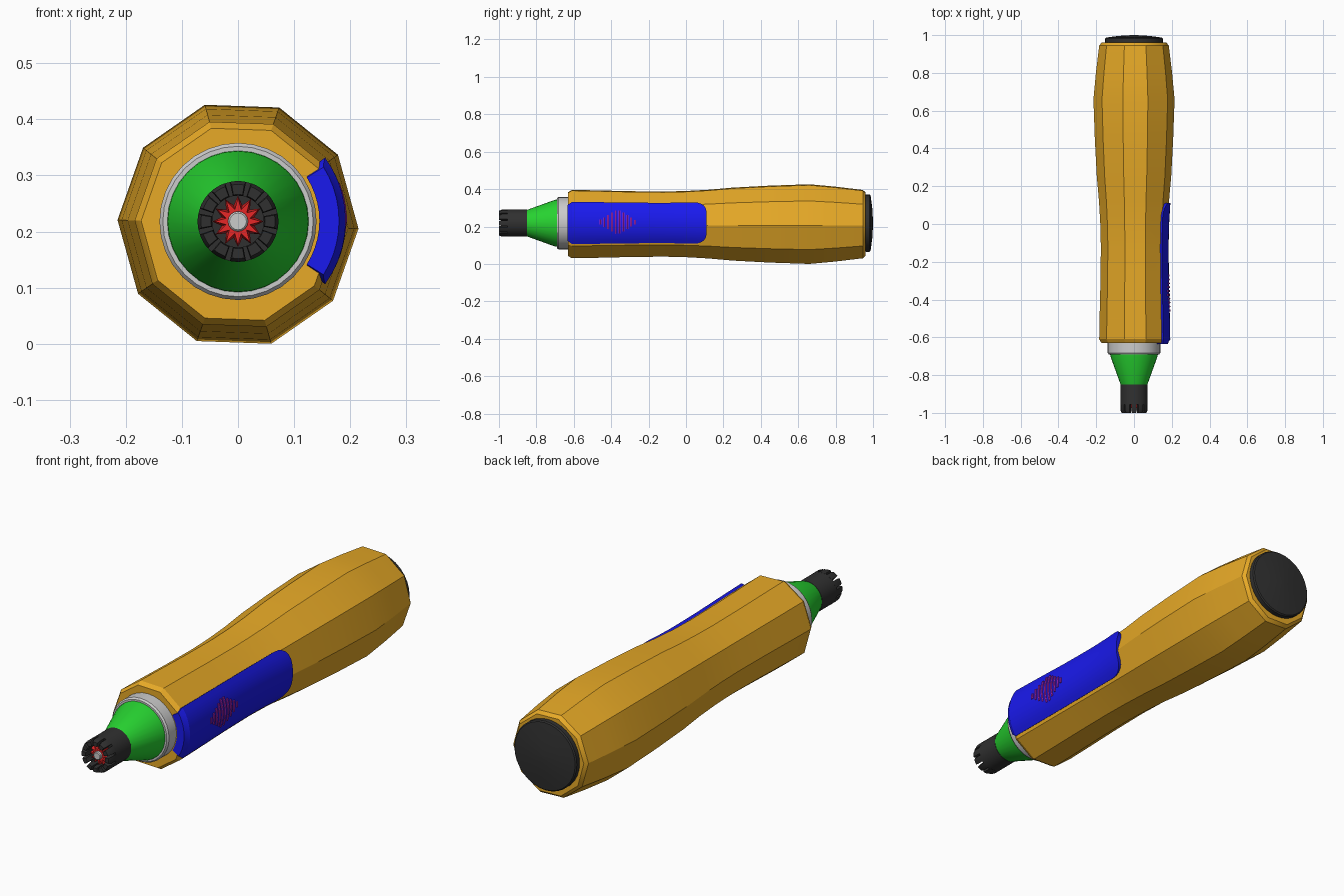
import bpy, bmesh
from math import sin, cos, radians, pi, sqrt

if "Cube" in bpy.data.objects:
    bpy.data.objects.remove(bpy.data.objects["Cube"])

CB, CN = 0.213, 0.218          # axis height of the handle and of the nose


def material(name, rgb):
    m = bpy.data.materials.new(name)
    m.diffuse_color = (*rgb, 1)
    m.use_nodes = True
    m.node_tree.nodes["Principled BSDF"].inputs["Base Color"].default_value = m.diffuse_color
    return m


ORANGE = material("orange", (0.80, 0.40, 0.02))
BLUE = material("blue", (0.01, 0.01, 0.85))
GREEN = material("green", (0.02, 0.65, 0.03))
BLACK = material("black", (0.03, 0.03, 0.03))
RED = material("red", (0.80, 0.02, 0.02))
PURPLE = material("purple", (0.45, 0.02, 0.60))


def shade(ob):
    bpy.ops.object.select_all(action='DESELECT')
    ob.select_set(True)
    bpy.context.view_layer.objects.active = ob
    bpy.ops.object.shade_smooth_by_angle(angle=radians(30))


def loft(name, stacks, mat=None):
    """Each stack is a list of point rings, skinned and capped."""
    bm = bmesh.new()
    for rings in stacks:
        vs = [[bm.verts.new(p) for p in r] for r in rings]
        n = len(vs[0])
        for a, b in zip(vs, vs[1:]):
            for i in range(n):
                j = (i + 1) % n
                bm.faces.new((a[i], a[j], b[j], b[i]))
        bm.faces.new(vs[0])
        bm.faces.new(vs[-1])
    bmesh.ops.recalc_face_normals(bm, faces=bm.faces)
    me = bpy.data.meshes.new(name)
    bm.to_mesh(me)
    bm.free()
    ob = bpy.data.objects.new(name, me)
    bpy.context.collection.objects.link(ob)
    if mat:
        me.materials.append(mat)
    shade(ob)
    return ob


def ring(y, r, n=32, turn=0.0, c=CN, sx=1.0):
    return [(sx * r * cos(2 * pi * i / n + turn), y, c + r * sin(2 * pi * i / n + turn))
            for i in range(n)]


def turned(name, profile, mat=None, n=32):
    return loft(name, [[ring(y, r, n) for y, r in profile]], mat)


def sector(y, r0, r1, a0, a1, c, m=10):
    ang = [a0 + (a1 - a0) * i / m for i in range(m + 1)]
    return ([(r1 * cos(a), y, c + r1 * sin(a)) for a in ang] +
            [(r0 * cos(a), y, c + r0 * sin(a)) for a in reversed(ang)])


# Ten-sided handle with a slim waist and a fuller rear
BODY = [(-0.63, 0.178), (-0.61, 0.19), (-0.5, 0.188), (-0.3, 0.183), (-0.12, 0.181), (0.0, 0.184),
        (0.12, 0.191), (0.25, 0.203), (0.45, 0.214), (0.66, 0.2215), (0.80, 0.208), (0.945, 0.19),
        (0.96, 0.177)]


def body_r(y):
    for (y0, r0), (y1, r1) in zip(BODY, BODY[1:]):
        if y <= y1:
            return r0 + (r1 - r0) * max(0, y - y0) / (y1 - y0)
    return BODY[-1][1]


handle = loft("handle", [[ring(y, r, 10, radians(-2), CB, 0.97) for y, r in BODY]], ORANGE)

# Slide button: curved panel with a rounded rear end, let into the handle
rows = []
for y in (-0.634, -0.625, -0.61, -0.5, -0.4, -0.3, -0.2, -0.1, 0.0, 0.04, 0.06, 0.08, 0.095, 0.105, 0.11):
    half = radians(36)
    if y > 0.04:
        half = radians(18 + 18 * sqrt(max(0, 1 - ((y - 0.04) / 0.07) ** 2)))
    elif y < -0.61:
        half = radians(36 + (y + 0.61) * 160)
    ro = body_r(y) + 0.002
    rows.append(sector(y, ro - 0.035, ro, -half, half, 0.219))
button = loft("slide_button", [rows], BLUE)

cut = handle.modifiers.new("recess", 'BOOLEAN')
cut.operation = 'DIFFERENCE'
cut.solver = 'EXACT'
cut.object = button
bpy.ops.object.select_all(action='DESELECT')
handle.select_set(True)
bpy.context.view_layer.objects.active = handle
bpy.ops.object.modifier_apply(modifier="recess")
shade(handle)

# Grip ribs forming a lens shape on the button
ribs = []
for i in range(10):
    y = -0.365 + (i - 4.5) * 0.0205
    half = radians(20 * (1 - abs(i - 4.5) / 5.2) + 1)
    ro = body_r(y) + 0.007
    ribs.append([sector(y - 0.005, ro - 0.012, ro - 0.002, -half, half, 0.224),
                 sector(y, ro - 0.012, ro, -half, half, 0.224),
                 sector(y + 0.005, ro - 0.012, ro - 0.002, -half, half, 0.224)])
loft("grip_ribs", ribs, PURPLE)

# Rear cap
turned("end_cap", [(0.95, 0.145), (0.962, 0.153), (0.982, 0.153), (0.987, 0.148), (0.996, 0.08), (1.0, 0.01)],
       BLACK)

# Collar and nose cone
turned("collar", [(-0.62, 0.14), (-0.682, 0.14), (-0.69, 0.134), (-0.69, 0.12)])
turned("nose_cone", [(-0.68, 0.127), (-0.70, 0.125), (-0.85, 0.071), (-0.85, 0.06)], GREEN)

# Hollow chuck with twelve jaws around its mouth
turned("chuck", [(-0.845, 0.068), (-0.85, 0.072), (-0.955, 0.072), (-0.955, 0.046), (-0.89, 0.046)], BLACK)
jaws = []
for i in range(12):
    a, h = i * pi / 6, radians(11.5)
    jaws.append([sector(-0.95, 0.046, 0.072, a - h, a + h, CN, 4),
                 sector(-0.985, 0.046, 0.072, a - h, a + h, CN, 4),
                 sector(-1.0, 0.048, 0.066, a - h * 0.85, a + h * 0.85, CN, 4)])
loft("chuck_jaws", jaws, BLACK)


# Toothed inner collet and centre shaft
def star(y, r0, r1):
    return [((r1, r0)[i % 2] * cos(i * pi / 12), y, CN + (r1, r0)[i % 2] * sin(i * pi / 12))
            for i in range(24)]


loft("collet", [[star(-0.88, 0.03, 0.046), star(-0.95, 0.03, 0.046), star(-0.975, 0.022, 0.042)]], RED)
turned("shaft", [(-0.88, 0.018), (-0.985, 0.018), (-0.988, 0.015)], None, 16)
